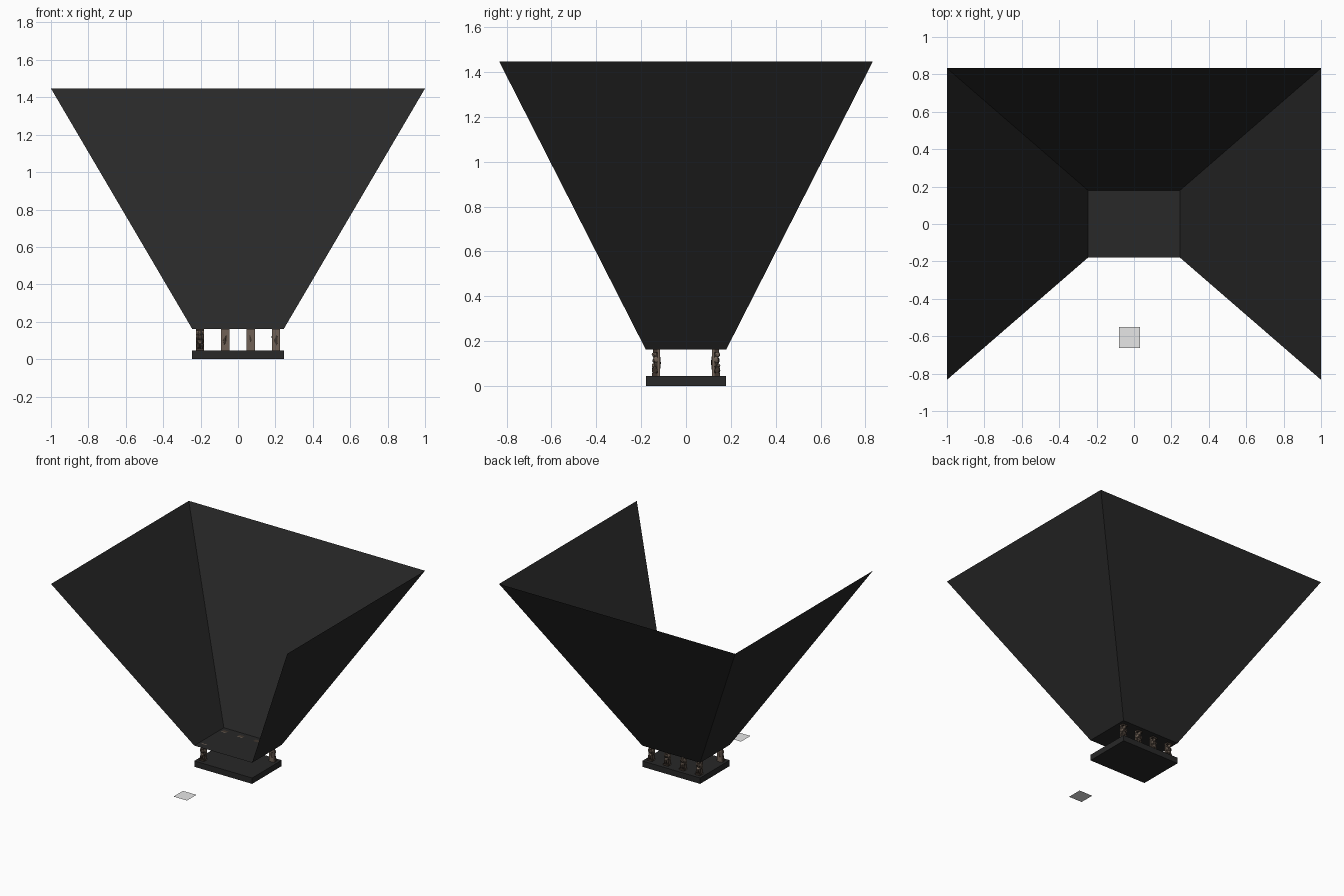
import bpy, bmesh, math, random
from mathutils import Matrix, Vector

if "Cube" in bpy.data.objects:
    bpy.data.objects.remove(bpy.data.objects["Cube"])

random.seed(4)


def material(name, rgb):
    m = bpy.data.materials.new(name)
    m.diffuse_color = (*rgb, 1)
    m.use_nodes = True
    m.node_tree.nodes["Principled BSDF"].inputs["Base Color"].default_value = m.diffuse_color
    return m


BLACK = material("charcoal", (0.021, 0.021, 0.021))
STONE = material("brown stone", (0.16, 0.12, 0.092))
DARK = material("dark carved stone", (0.05, 0.036, 0.027))
GREY = material("light grey", (0.8, 0.8, 0.8))


def finish(name, bm, mats):
    me = bpy.data.meshes.new(name)
    bm.to_mesh(me)
    bm.free()
    for m in mats:
        me.materials.append(m)
    ob = bpy.data.objects.new(name, me)
    bpy.context.collection.objects.link(ob)
    return ob


def box(bm, centre, size, mat=0):
    r = bmesh.ops.create_cube(bm, size=1, matrix=Matrix.Translation(centre) @ Matrix.Diagonal((*size, 1)))
    for f in {f for v in r["verts"] for f in v.link_faces}:
        f.material_index = mat


def blob(bm, centre, radii, mat):
    r = bmesh.ops.create_icosphere(bm, subdivisions=2, radius=1,
                                   matrix=Matrix.Translation(centre) @ Matrix.Diagonal((*radii, 1)))
    for v in r["verts"]:
        v.co = Vector(centre) + (v.co - Vector(centre)) * random.uniform(0.88, 1.08)
    for f in {f for v in r["verts"] for f in v.link_faces}:
        f.material_index = mat


def sheet(name, pts, mat):
    bm = bmesh.new()
    bm.faces.new([bm.verts.new(p) for p in pts])
    finish(name, bm, [mat])


X0, Y0, Z0 = 0.245, 0.179, 0.162      # tray floor
X1, Y1, Z1 = 1.0, 0.833, 1.447        # flared rim

# Base plate
bm = bmesh.new()
box(bm, (0, 0, 0.0225), (2 * X0, 2 * Y0, 0.045))
finish("base_plate", bm, [BLACK])

# Tray floor and three flared walls, open at the front
low = [(-X0, -Y0, Z0), (-X0, Y0, Z0), (X0, Y0, Z0), (X0, -Y0, Z0)]
high = [(-X1, -Y1, Z1), (-X1, Y1, Z1), (X1, Y1, Z1), (X1, -Y1, Z1)]
sheet("tray_floor", low[::-1], BLACK)
for i, name in enumerate(("left_wall", "back_wall", "right_wall")):
    sheet(name, [low[i], low[i + 1], high[i + 1], high[i]], BLACK)


# Carved columns: flat slab on the inner side, figure relief on the outer side
def column(name, x, side):
    bm = bmesh.new()
    y = lambda d: side * d
    box(bm, (x, y(0.1205), 0.1035), (0.044, 0.011, 0.117), 0)
    box(bm, (x, y(0.134), 0.051), (0.042, 0.034, 0.012), 1)
    box(bm, (x, y(0.132), 0.156), (0.042, 0.030, 0.012), 1)
    blob(bm, (x, y(0.128), 0.102), (0.018, 0.016, 0.05), 1)
    blob(bm, (x, y(0.139), 0.140), (0.012, 0.013, 0.013), 0)
    blob(bm, (x, y(0.136), 0.114), (0.015, 0.014, 0.017), 1)
    blob(bm, (x, y(0.139), 0.090), (0.014, 0.014, 0.013), 0)
    for s in (-1, 1):
        blob(bm, (x + s * 0.015, y(0.134), 0.118), (0.008, 0.012, 0.015), 0)
        blob(bm, (x + s * 0.010, y(0.139), 0.071), (0.009, 0.013, 0.018), 1)
        blob(bm, (x + s * 0.013, y(0.130), 0.096), (0.008, 0.011, 0.013), 1)
    bmesh.ops.recalc_face_normals(bm, faces=bm.faces)
    finish(name, bm, [STONE, DARK])


for i in range(4):
    column(f"back_column_{i + 1}", -0.203 + i * 0.1353, 1)
column("front_left_column", -0.203, -1)

# Loose square plate on the ground in front
h = 0.057
cx, cy = -0.024, -0.607
sheet("ground_square", [(cx - h, cy - h, 0.001), (cx + h, cy - h, 0.001),
                        (cx + h, cy + h, 0.001), (cx - h, cy + h, 0.001)], GREY)
